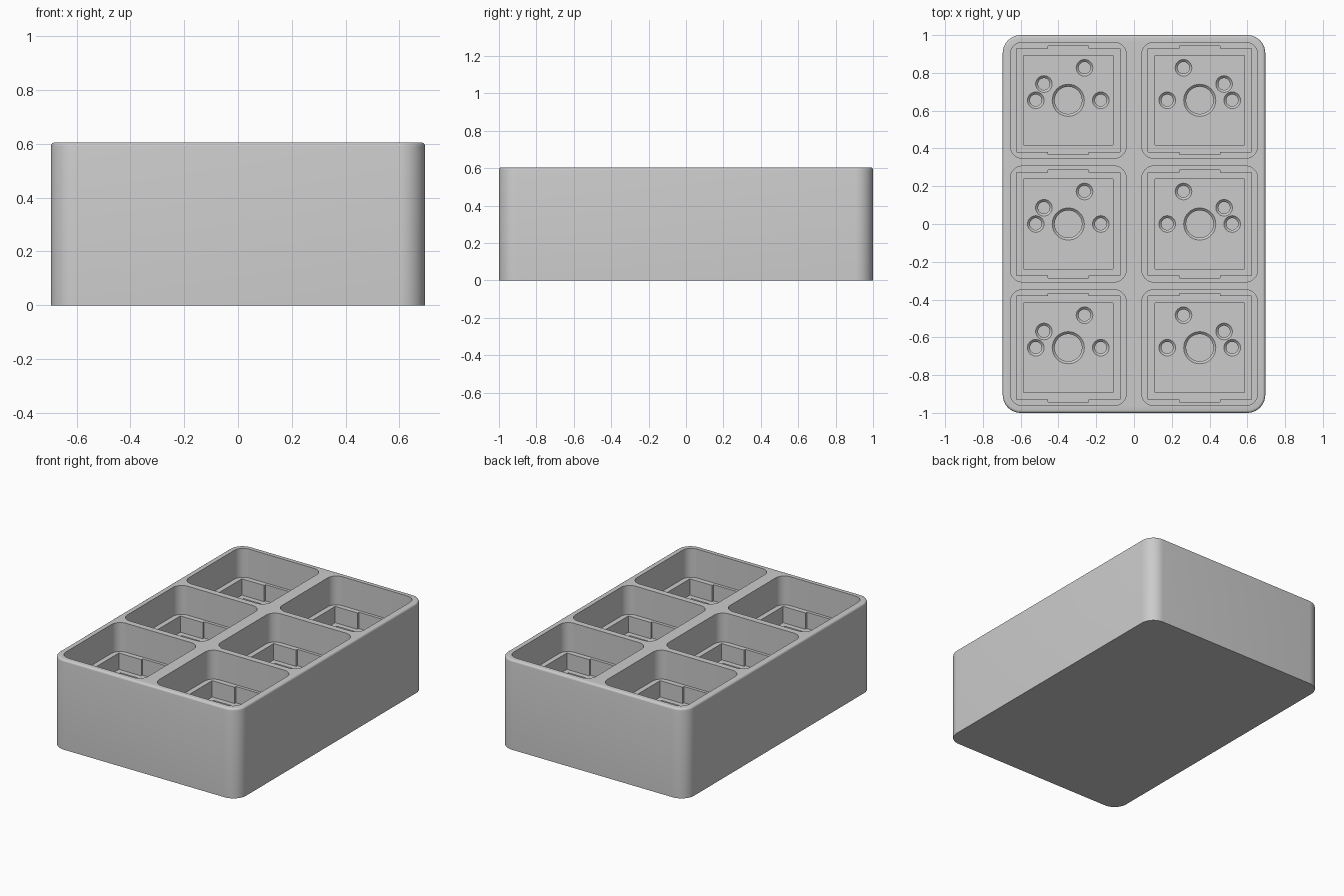
import bpy, bmesh
from math import sin, cos, pi

if "Cube" in bpy.data.objects:
    bpy.data.objects.remove(bpy.data.objects["Cube"])

TOP = 0.605
SHELF_Z, LEDGE_Z, FLOOR_Z, HOLE_Z = 0.41, 0.30, 0.19, 0.08
CELLS = [(sx * 0.348, sy * 0.655, sx) for sx in (-1, 1) for sy in (-1, 0, 1)]


def rounded_rect(hx, hy, r, seg=10):
    pts = []
    for k, (sx, sy) in enumerate([(1, 1), (-1, 1), (-1, -1), (1, -1)]):
        for i in range(seg + 1):
            a = (k + i / seg) * pi / 2
            pts.append((sx * (hx - r) + r * cos(a), sy * (hy - r) + r * sin(a)))
    return pts


def circle(r, cx, cy, n=40):
    return [(cx + r * cos(2 * pi * i / n), cy + r * sin(2 * pi * i / n)) for i in range(n)]


def stack(bm, rings, ox=0, oy=0):
    """Closed solid through a list of (outline, z), bottom to top."""
    loops = [[bm.verts.new((x + ox, y + oy, z)) for x, y in pts] for pts, z in rings]
    n = len(loops[0])
    for lo, hi in zip(loops, loops[1:]):
        for i in range(n):
            j = (i + 1) % n
            bm.faces.new((lo[i], lo[j], hi[j], hi[i]))
    bm.faces.new(loops[0][::-1])
    bm.faces.new(loops[-1])


def make(name, bm):
    bmesh.ops.recalc_face_normals(bm, faces=bm.faces)
    mesh = bpy.data.meshes.new(name)
    bm.to_mesh(mesh)
    bm.free()
    ob = bpy.data.objects.new(name, mesh)
    bpy.context.collection.objects.link(ob)
    return ob


# Tray body with softly rounded top edge
bm = bmesh.new()
R, rings = 0.014, [(rounded_rect(0.695, 1.0, 0.095), 0)]
for i in range(5):
    a = i / 4 * pi / 2
    inset = R * (1 - cos(a))
    rings.append((rounded_rect(0.695 - inset, 1.0 - inset, 0.095 - inset), TOP - R + R * sin(a)))
stack(bm, rings)
tray = make("switch_tray", bm)

# Stepped pockets: rounded well, notched recess, square socket
well = rounded_rect(0.307, 0.307, 0.065)
quarter = [(0.273, 0.273), (0.106, 0.273), (0.106, 0.287)]
recess = (quarter + [(-x, y) for x, y in quarter[::-1]]
          + [(-x, -y) for x, y in quarter] + [(x, -y) for x, y in quarter[::-1]])
h = 0.238
socket = [(h, h), (-h, h), (-h, -h), (h, -h)]
cutters = []
for name, outline, z0, z1 in (("well_cutter", well, SHELF_Z, TOP + 0.1),
                              ("recess_cutter", recess, LEDGE_Z, SHELF_Z + 0.05),
                              ("socket_cutter", socket, FLOOR_Z, LEDGE_Z + 0.05)):
    bm = bmesh.new()
    for x, y, s in CELLS:
        stack(bm, [(outline, z0), (outline, z1)], x, y)
    cutters.append(make(name, bm))

# Chamfered pin holes, mirrored between the two columns
HOLES = [(0, 0, 0.085), (-0.172, 0, 0.044), (0.172, 0, 0.044),
         (-0.086, 0.172, 0.044), (0.129, 0.086, 0.044)]
bm = bmesh.new()
C = 0.013
for x, y, s in CELLS:
    for hx, hy, r in HOLES:
        stack(bm, [(circle(r - C, s * hx, hy), HOLE_Z), (circle(r - C, s * hx, hy), FLOOR_Z - C),
                   (circle(r, s * hx, hy), FLOOR_Z), (circle(r, s * hx, hy), FLOOR_Z + 0.03)], x, y)
cutters.append(make("hole_cutter", bm))

# Carve the body and discard the cutters
bpy.context.view_layer.objects.active = tray
tray.select_set(True)
for cut in cutters:
    cut.hide_render = True
    mod = tray.modifiers.new(cut.name, 'BOOLEAN')
    mod.operation = 'DIFFERENCE'
    mod.solver = 'EXACT'
    mod.object = cut
    bpy.ops.object.modifier_apply(modifier=mod.name)
    bpy.data.objects.remove(cut)
bpy.ops.object.shade_smooth_by_angle(angle=pi / 6)
